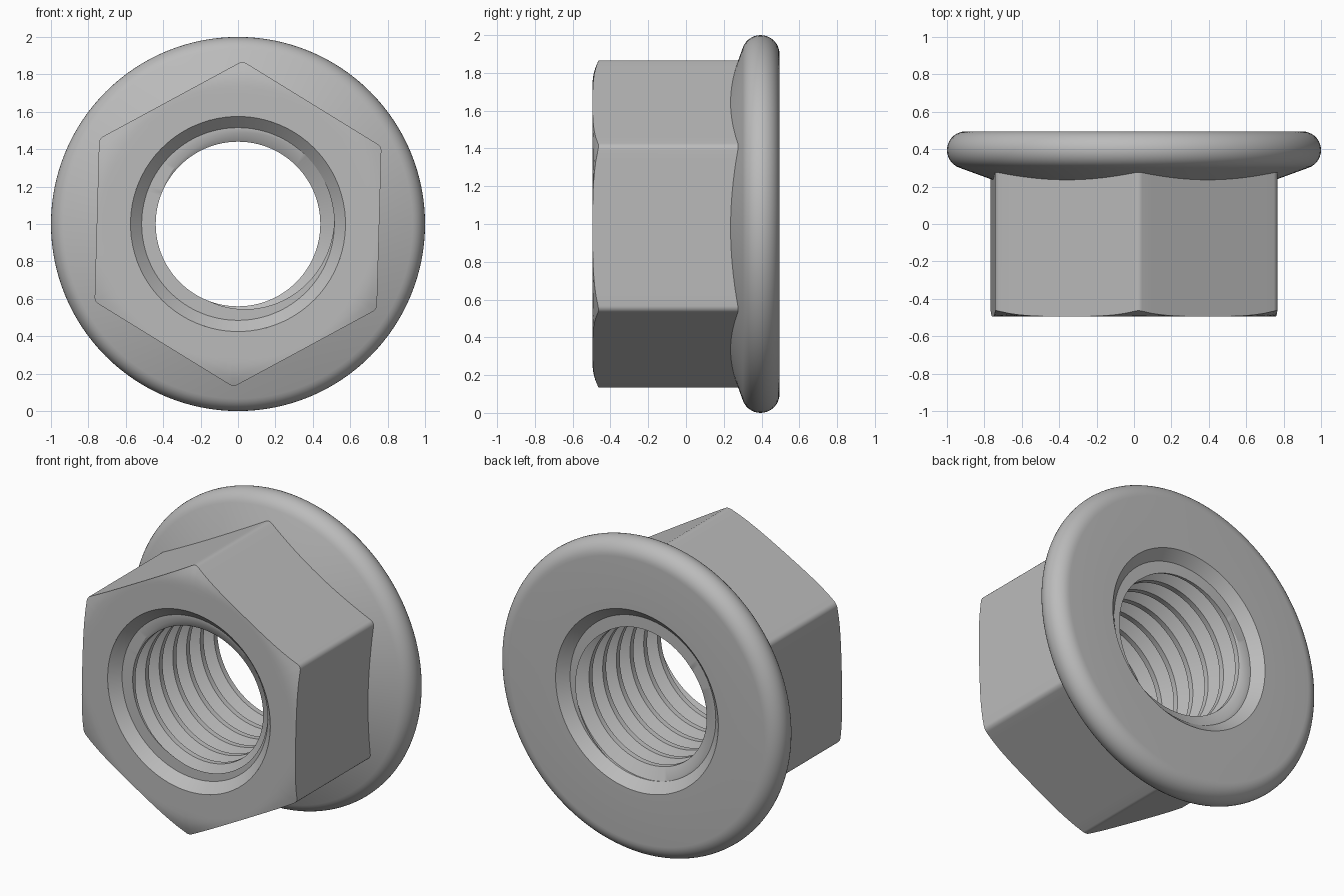
import bpy, bmesh
from math import sin, cos, pi, radians
from mathutils import Vector

if "Cube" in bpy.data.objects:
    bpy.data.objects.remove(bpy.data.objects["Cube"])

HALF = 0.495                      # half the length along y
BORE, MINOR, MOUTH = 0.515, 0.44, 0.575
CUT = 0.435                       # where the mouth chamfers meet the thread
PITCH = 0.138

steel = bpy.data.materials.new("grey_steel")
steel.use_nodes = True
steel.diffuse_color = (0.5, 0.5, 0.5, 1)
steel.node_tree.nodes["Principled BSDF"].inputs["Base Color"].default_value = steel.diffuse_color


def point(angle, r, y):
    return Vector((r * cos(angle), y, 1 + r * sin(angle)))


def skin(name, columns):
    """Quad strip surface through columns of points that run around the axis."""
    bm = bmesh.new()
    grid = [[bm.verts.new(p) for p in col] for col in columns]
    for a, b in zip(grid, grid[1:]):
        for j in range(len(a) - 1):
            bm.faces.new((a[j], a[j + 1], b[j + 1], b[j]))
    bmesh.ops.remove_doubles(bm, verts=bm.verts, dist=1e-5)
    mesh = bpy.data.meshes.new(name)
    bm.to_mesh(mesh)
    bm.free()
    mesh.materials.append(steel)
    obj = bpy.data.objects.new(name, mesh)
    bpy.context.collection.objects.link(obj)
    bpy.ops.object.select_all(action="DESELECT")
    obj.select_set(True)
    bpy.context.view_layer.objects.active = obj
    bpy.ops.object.shade_smooth_by_angle(angle=radians(30))


def turns(n):
    return [2 * pi * i / n for i in range(n + 1)]


# Hexagonal body: rounded corners, front edge eased by a shallow cone
APOTHEM, FILLET, TILT = 0.755, 0.04, radians(-1.6)


def hex_outline():
    pts = []
    reach = (APOTHEM - FILLET) / cos(pi / 6)
    for k in range(6):
        mid = TILT + pi / 6 + k * pi / 3
        for s in range(7):
            a = mid - pi / 6 + s * pi / 18
            pts.append(Vector((reach * cos(mid) + FILLET * cos(a),
                               reach * sin(mid) + FILLET * sin(a))))
    full = []
    for i, p in enumerate(pts):
        q = pts[(i + 1) % len(pts)]
        steps = 14 if (q - p).length > 0.1 else 1
        full += [p.lerp(q, s / steps) for s in range(steps)]
    return full + full[:1]


def front_y(r):
    return -HALF + 2.0 * max(0, r - 0.74) ** 2


def hex_column(p):
    a, edge = Vector((1, 0)).angle_signed(p) * -1, p.length
    rows = [point(a, r, front_y(r)) for r in (MOUTH, 0.7)]
    rows += [point(a, r, front_y(r)) for r in (0.7 + (edge - 0.7) * t / 4 for t in range(1, 5))]
    return rows + [point(a, edge, 0.3)]


skin("hex_body", [hex_column(p) for p in hex_outline()])

# Flange: conical front, round lip, flat back
LIP, LIP_Y = 0.1, HALF - 0.1
slope = radians(20)
flange = [(0.7, 0.216)]
for s in range(17):
    a = slope + (pi - slope) * s / 16
    flange.append((1 - LIP + LIP * sin(a), LIP_Y - LIP * cos(a)))
flange.append((MOUTH, HALF))
skin("flange", [[point(a, r, y) for r, y in flange] for a in turns(128)])


# Threaded bore: right-hand helix, trimmed flat at both mouth chamfers
def ridge_y(angle):
    return -CUT - PITCH * (angle / (2 * pi) + 156 / 360)


def thread_radius(angle, y):
    t = ((y - ridge_y(angle)) / PITCH + 0.5) % 1 - 0.5
    ramp = min(1, max(0, (abs(t) - 0.125) / 0.3125))
    return MINOR + (BORE - MINOR) * ramp


def bore_column(angle):
    rows = [point(angle, MOUTH, HALF), point(angle, BORE, CUT)]
    for k in range(10, -3, -1):
        for t in (0.4375, 0.125, -0.125, -0.4375):
            y = min(CUT, max(-CUT, ridge_y(angle) + (k + t) * PITCH))
            rows.append(point(angle, thread_radius(angle, y), y))
    return rows + [point(angle, BORE, -CUT), point(angle, MOUTH, -HALF)]


skin("threaded_bore", [bore_column(a) for a in turns(128)])
